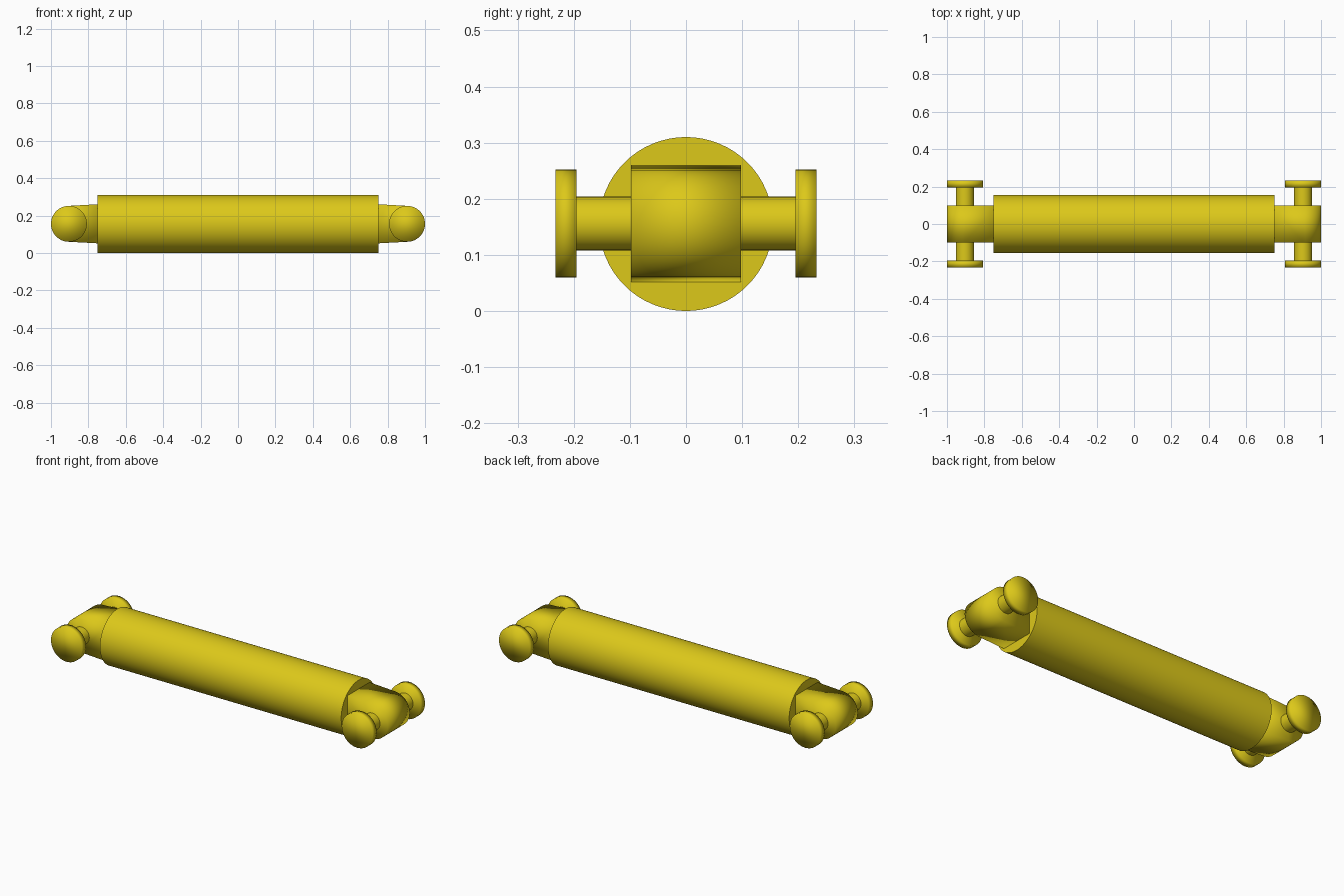
import bpy, bmesh, math
from mathutils import Matrix

if "Cube" in bpy.data.objects:
    bpy.data.objects.remove(bpy.data.objects["Cube"])

ZC = 0.156          # height of the long axis
EYE_X = 0.904       # pin axis distance from the middle
EYE_R = 0.096

yellow = bpy.data.materials.new("yellow_paint")
yellow.diffuse_color = (0.72, 0.58, 0.01, 1)
yellow.use_nodes = True
yellow.node_tree.nodes["Principled BSDF"].inputs["Base Color"].default_value = yellow.diffuse_color


def cylinder(name, radius, depth, loc, axis, sides=48, smooth_all=False):
    rot = (0, math.pi / 2, 0) if axis == "x" else (math.pi / 2, 0, 0)
    bpy.ops.mesh.primitive_cylinder_add(vertices=sides, radius=radius, depth=depth,
                                        location=loc, rotation=rot)
    ob = bpy.context.object
    ob.name = name
    ob.data.materials.append(yellow)
    if smooth_all:
        bpy.ops.object.shade_smooth()
    else:
        bpy.ops.object.shade_smooth_by_angle(angle=math.radians(35))
    return ob


def end_lug(name, side):
    # rounded eye profile in xz, widening toward the body, extruded along y
    profile = [(0.74, ZC - 0.105)]
    for i in range(25):
        a = math.radians(-90 + i * 7.5)
        profile.append((EYE_X + EYE_R * math.cos(a), ZC + EYE_R * math.sin(a)))
    profile.append((0.74, ZC + 0.105))
    bm = bmesh.new()
    face = bm.faces.new([bm.verts.new((side * x, -0.098, z)) for x, z in profile])
    ext = bmesh.ops.extrude_face_region(bm, geom=[face])
    verts = [g for g in ext["geom"] if isinstance(g, bmesh.types.BMVert)]
    bmesh.ops.translate(bm, verts=verts, vec=(0, 0.196, 0))
    bmesh.ops.recalc_face_normals(bm, faces=bm.faces)
    me = bpy.data.meshes.new(name)
    bm.to_mesh(me)
    bm.free()
    ob = bpy.data.objects.new(name, me)
    bpy.context.collection.objects.link(ob)
    me.materials.append(yellow)
    me.shade_smooth()


# main tube
cylinder("main_tube", 0.155, 1.5, (0, 0, 0.155), "x", 64)

# lug, cross pin and two pin heads at each end
for side, label in ((-1, "left"), (1, "right")):
    end_lug(label + "_lug", side)
    cylinder(label + "_pin", 0.048, 0.41, (side * EYE_X, 0, ZC), "y", 32)
    for y, face in ((-0.214, "front"), (0.214, "back")):
        cylinder(f"{label}_{face}_pin_head", EYE_R, 0.038, (side * EYE_X, y, ZC), "y", 48, True)
